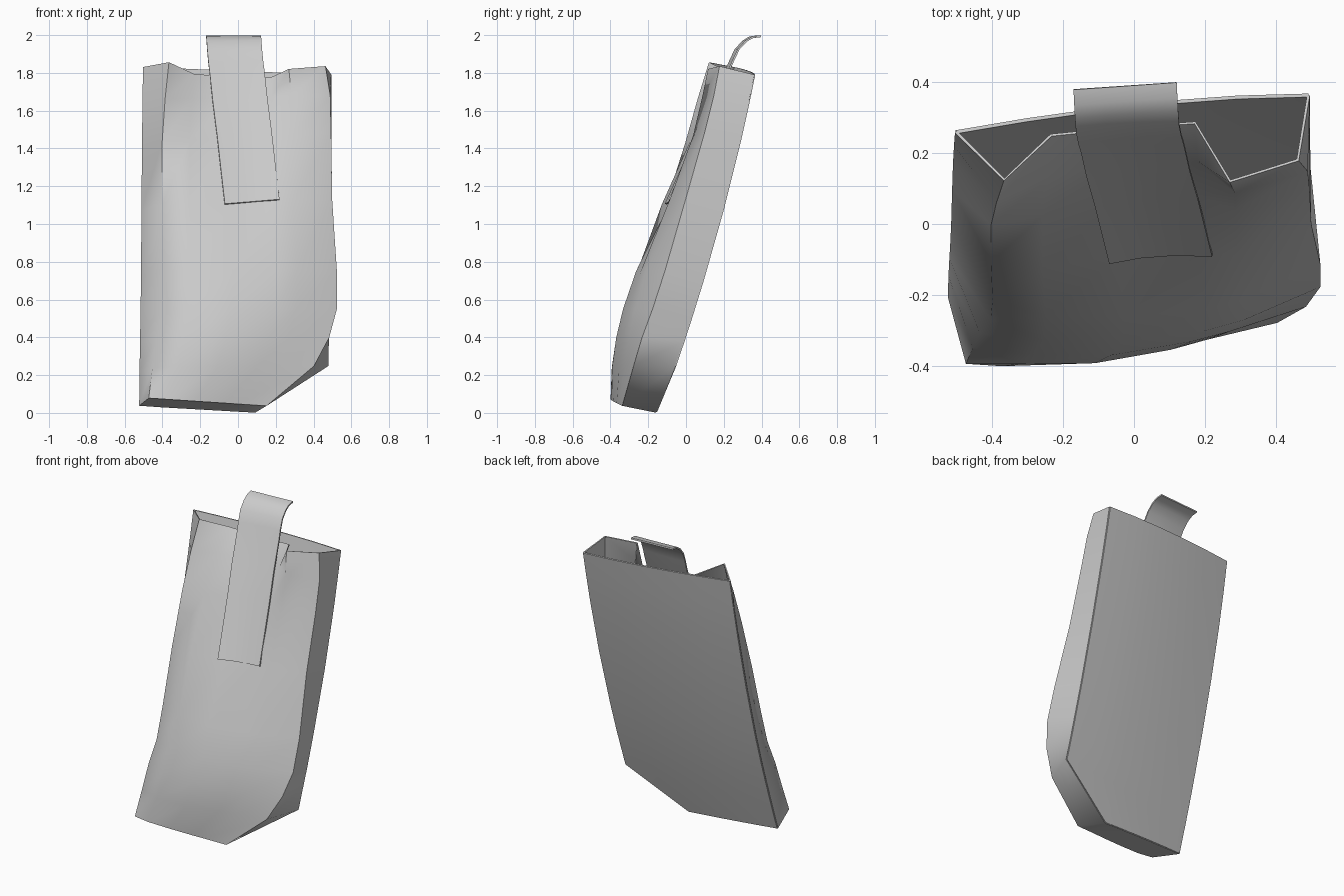
import bpy, bmesh
from mathutils import Vector

if "Cube" in bpy.data.objects:
    bpy.data.objects.remove(bpy.data.objects["Cube"])


def lerp(a, b, f):
    return Vector(a).lerp(Vector(b), f)


def sheet(name, grid, thickness, cap=None, angle=0.6):
    """Thin cloth sheet from rows of points; cap is an optional extra polygon."""
    bm = bmesh.new()
    rows = [[bm.verts.new(p) for p in row] for row in grid]
    for a, b in zip(rows, rows[1:]):
        for i in range(len(a) - 1):
            bm.faces.new((a[i], a[i + 1], b[i + 1], b[i]))
    if cap:
        bm.faces.new(rows[0] + [bm.verts.new(p) for p in cap])
    bmesh.ops.recalc_face_normals(bm, faces=bm.faces[:])
    mesh = bpy.data.meshes.new(name)
    bm.to_mesh(mesh)
    bm.free()
    ob = bpy.data.objects.new(name, mesh)
    bpy.context.collection.objects.link(ob)
    bpy.ops.object.select_all(action='DESELECT')
    ob.select_set(True)
    bpy.context.view_layer.objects.active = ob
    mod = ob.modifiers.new("thickness", 'SOLIDIFY')
    mod.thickness = thickness
    mod.offset = 0
    bpy.ops.object.modifier_apply(modifier=mod.name)
    bpy.ops.object.shade_smooth_by_angle(angle=angle)
    return ob


# Front corners of the pouch, bottom to top
front_left = [(-.47, -.39, .08), (-.45, -.345, .24), (-.43, -.305, .40),
              (-.40, -.265, .55), (-.395, -.21, .75), (-.40, -.105, 1.10),
              (-.40, 0, 1.43), (-.385, .065, 1.66), (-.365, .125, 1.855)]
front_right = [(.15, -.335, .04), (.40, -.275, .25), (.48, -.23, .40),
               (.52, -.175, .55), (.52, -.11, .75), (.495, 0, 1.13),
               (.49, .10, 1.48), (.485, .15, 1.68), (.46, .18, 1.835)]
# Bulge and fold depth of the front cloth at four places across each row
cols = (.16, .40, .65, .77)
bulge = [(-.015, -.015, -.01, -.005), (-.055, -.07, -.05, -.03),
         (-.07, -.09, -.07, -.05), (-.075, -.10, -.09, -.07),
         (-.06, -.09, -.09, -.075), (-.035, -.02, -.04, -.06),
         (.01, .03, .02, -.035), (.05, .085, .06, -.04),
         (.116, .123, .124, -.047)]
rim_drop = (-.06, -.07, -.07, -.02)


# Leaning, slightly bowed back surface
def back(x, z):
    s = z / 1.79
    y = -.145 + .283 * z + .15 * s * (1 - s)
    y -= (.07 + .04 * s) * (max(0, .49 - x) / .99) ** 1.7
    return Vector((x, y, z))


left_z = (.04, .22, .38, .52, .72, 1.07, 1.41, 1.64, 1.83)
right_xz = [(.09, 0.005), (.475, .25), (.477, .38), (.48, .50), (.483, .70),
            (.488, 1.08), (.49, 1.45), (.49, 1.65), (.49, 1.79)]

shell, rear = [], []
for i, (fl, fr) in enumerate(zip(front_left, front_right)):
    lx, lz = -.52 + .02 * i / 8, left_z[i]
    rx, rz = right_xz[i]
    rear.append([back(lx + (rx - lx) * f, lz + (rz - lz) * f)
                 for f in (0, .2, .4, .6, .8, 1)])
    row = [rear[-1][0], Vector(fl)]
    for f, b, d in zip(cols, bulge[i], rim_drop):
        row.append(lerp(fl, fr, f) + Vector((0, b, d if i == 8 else 0)))
    shell.append(row + [Vector(fr), rear[-1][-1]])

# Pouch front, side walls and bottom
sheet("pouch_front", shell, .008, cap=rear[0][-2:0:-1], angle=1.02)
# Stiffer back panel
sheet("back_panel", rear, .01)

# Closure strap lying on the front and curling back over the top
path = [(.075, -.108, 1.105), (.055, -.028, 1.28), (.035, .052, 1.46),
        (.012, .132, 1.64), (-.005, .207, 1.80), (-.012, .23, 1.855),
        (-.018, .26, 1.92), (-.021, .30, 1.965), (-.023, .335, 1.987),
        (-.025, .378, 1.994)]
strap = []
for i, (x, y, z) in enumerate(path):
    k = 1 - i / 9
    strap.append([(x + .145 * u, y + .010 * (u + 1) + .012 * k * (1 - u * u),
                   z + .012 * k * (u + 1))
                  for u in (-1, -.4, .3, 1)])
sheet("strap", strap, .01)
